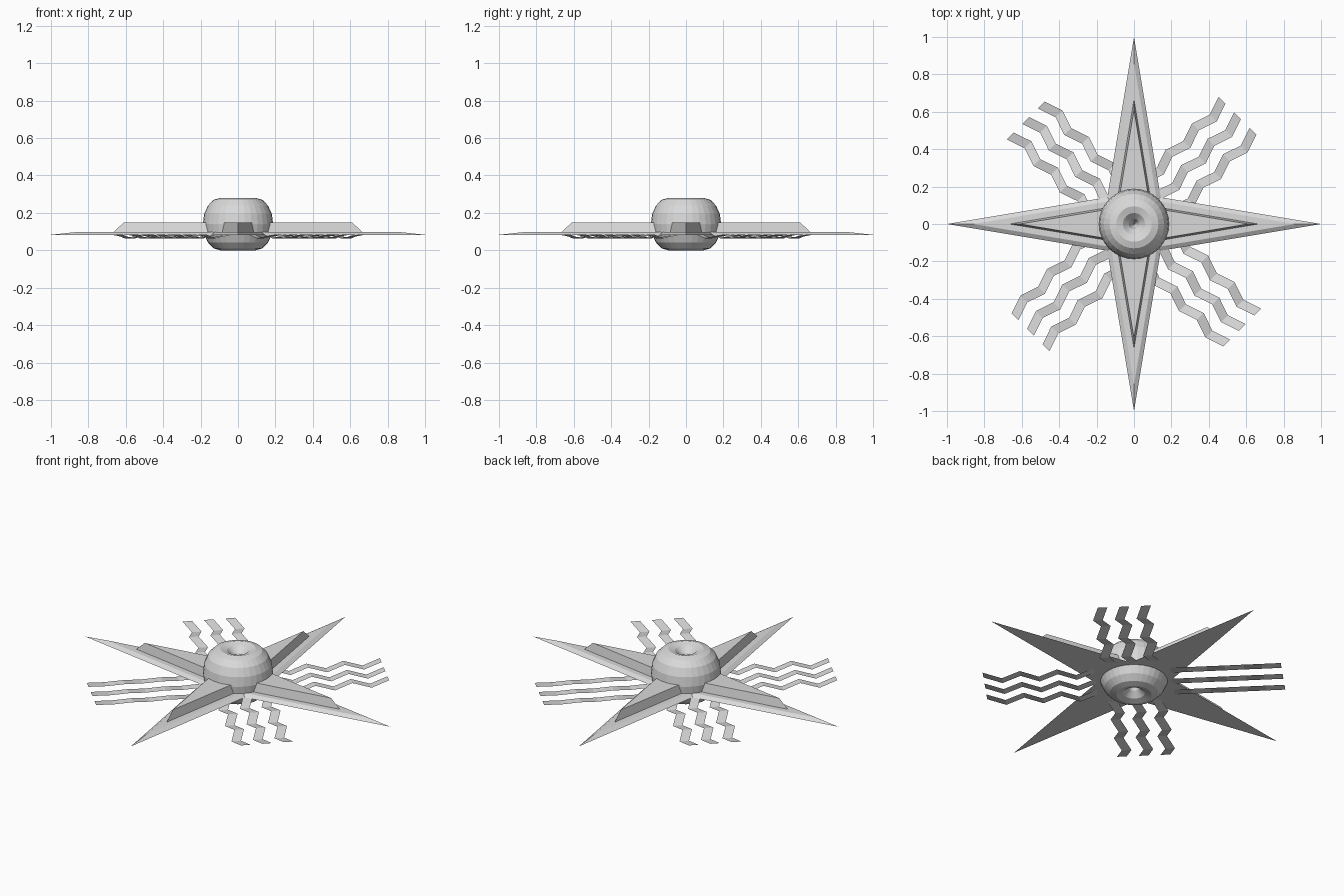
import bpy, bmesh, math
from mathutils import Matrix, Vector

if "Cube" in bpy.data.objects:
    bpy.data.objects.remove(bpy.data.objects["Cube"], do_unlink=True)

grey = bpy.data.materials.new("light_grey")
grey.use_nodes = True
grey.diffuse_color = (0.7, 0.7, 0.7, 1)
grey.node_tree.nodes["Principled BSDF"].inputs["Base Color"].default_value = (0.7, 0.7, 0.7, 1)

NOTCH = 0.143  # inner corner of the star relative to its tip


def finish(name, bm):
    mesh = bpy.data.meshes.new(name)
    bm.to_mesh(mesh)
    bm.free()
    mesh.materials.append(grey)
    obj = bpy.data.objects.new(name, mesh)
    bpy.context.collection.objects.link(obj)
    return obj


def star_ring(bm, tip, z):
    ring = []
    for i in range(8):
        a = i * math.pi / 4
        r = tip if i % 2 == 0 else tip * NOTCH * math.sqrt(2)
        ring.append(bm.verts.new((r * math.cos(a), r * math.sin(a), z)))
    return ring


def bevelled_star(name, bottom_tip, top_tip, z0, z1):
    bm = bmesh.new()
    low, high = star_ring(bm, bottom_tip, z0), star_ring(bm, top_tip, z1)
    for i in range(8):
        j = (i + 1) % 8
        bm.faces.new((low[i], low[j], high[j], high[i]))
    # caps made of one kite per point, joined at the centre
    for ring, z in ((low, z0), (high, z1)):
        centre = bm.verts.new((0, 0, z))
        for i in range(0, 8, 2):
            bm.faces.new((centre, ring[i - 1], ring[i], ring[i + 1]))
    bmesh.ops.recalc_face_normals(bm, faces=bm.faces)
    return finish(name, bm)


# Two stacked four-pointed stars
bevelled_star("star_base", 1.0, 0.86, 0.083, 0.098)
bevelled_star("star_raised", 0.665, 0.61, 0.098, 0.149)

# Central ring, tall and closed in the middle to a dimple
bpy.ops.mesh.primitive_torus_add(major_radius=0.0945, minor_radius=0.0935,
                                 major_segments=32, minor_segments=16,
                                 location=(0, 0, 0.14))
hub = bpy.context.object
hub.name = "hub"
hub.scale.z = 1.5
hub.data.materials.append(grey)


# Zigzag ribbons, three on each diagonal
def ribbon(name, turn, offset, steps=6, start=0.2, end=0.8, half=0.026):
    bm = bmesh.new()
    rot = Matrix.Rotation(turn, 3, "Z")
    rows = []
    for i in range(steps + 1):
        along = start + (end - start) * i / steps
        side = offset + (0.018 if i % 2 == 0 else -0.016)
        z = 0.084 if i % 2 == 0 else 0.064
        rows.append([bm.verts.new(rot @ Vector((along, side + s, z))) for s in (-half, half)])
    for a, b in zip(rows, rows[1:]):
        bm.faces.new((a[0], b[0], b[1], a[1]))
    return finish(name, bm)


for q in range(4):
    for k in (-1, 0, 1):
        ribbon(f"ribbon_{q + 1}_{k + 2}", math.radians(45 + 90 * q), k * 0.117)
